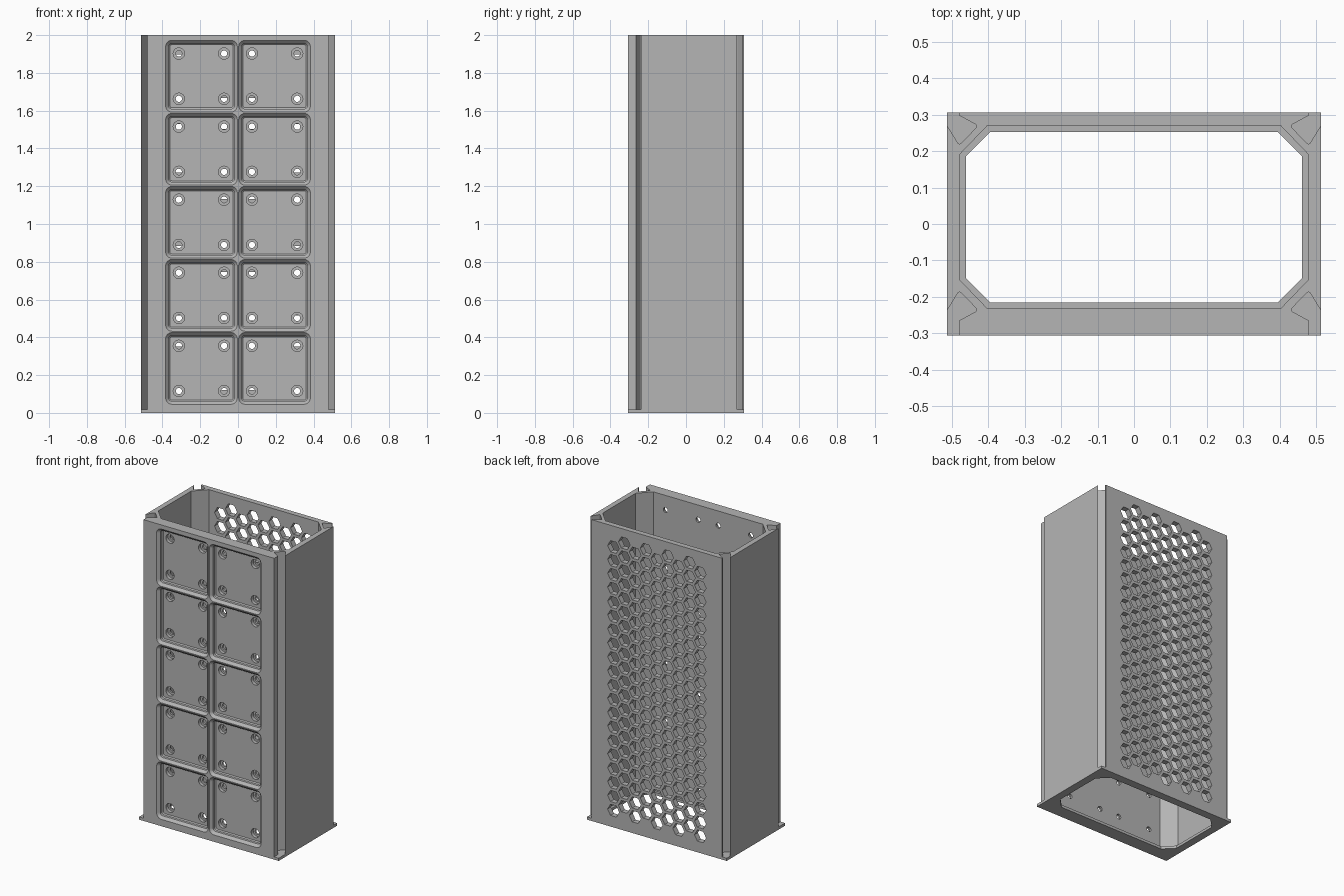
import bpy, bmesh, math
from mathutils import Vector

cube = bpy.data.objects.get("Cube")
if cube:
    bpy.data.objects.remove(cube, do_unlink=True)

HX, HY, TOP, BASE = 0.513, 0.306, 2.0, 0.018
MID_Z = (TOP + BASE) / 2
MM = 0.00921                      # one design unit of the grid
CELL = 42 * MM

grey = bpy.data.materials.new("matte_grey")
grey.use_nodes = True
colour = (0.46, 0.46, 0.46, 1)
grey.diffuse_color = colour
grey.node_tree.nodes["Principled BSDF"].inputs["Base Color"].default_value = colour


def loft(bm, rings):
    """Closed solid through a stack of equal-length rings."""
    loops = [[bm.verts.new(p) for p in ring] for ring in rings]
    n = len(loops[0])
    for a, b in zip(loops, loops[1:]):
        for i in range(n):
            j = (i + 1) % n
            bm.faces.new((a[i], a[j], b[j], b[i]))
    bm.faces.new(loops[0][::-1])
    bm.faces.new(loops[-1])


def make(name, solids):
    bm = bmesh.new()
    for rings in solids:
        loft(bm, rings)
    bmesh.ops.recalc_face_normals(bm, faces=bm.faces)
    mesh = bpy.data.meshes.new(name)
    bm.to_mesh(mesh)
    bm.free()
    mesh.materials.append(grey)
    obj = bpy.data.objects.new(name, mesh)
    bpy.context.collection.objects.link(obj)
    return obj


def prism(points, z0, z1):
    return [[Vector((x, y, z)) for x, y in points] for z in (z0, z1)]


def cut(obj, name, solids):
    cutter = make(name, solids)
    cutter.hide_render = True
    mod = obj.modifiers.new(name, "BOOLEAN")
    mod.operation, mod.solver, mod.object = "DIFFERENCE", "EXACT", cutter
    bpy.context.view_layer.objects.active = obj
    bpy.ops.object.modifier_apply(modifier=name)
    bpy.data.objects.remove(cutter, do_unlink=True)


def circle(x, y, z, r, n):
    return [Vector((x + r * math.cos(2 * math.pi * i / n), y,
                    z + r * math.sin(2 * math.pi * i / n))) for i in range(n)]


def rounded_square(x, y, z, half, r, seg=6):
    ring = []
    for quarter, (sx, sz) in enumerate(((1, 1), (-1, 1), (-1, -1), (1, -1))):
        for i in range(seg + 1):
            a = math.pi / 2 * (quarter + i / seg)
            ring.append(Vector((x + sx * (half - r) + r * math.cos(a), y,
                                z + sz * (half - r) + r * math.sin(a))))
    return ring


def octagon(x, back, front, dx, dy):
    """Rectangle with cut corners, thicker towards the front."""
    return [(x, back - dy), (x - dx, back), (dx - x, back), (-x, back - dy),
            (-x, front + dy), (dx - x, front), (x - dx, front), (x, front + dy)]


rectangle = [(-HX, -HY), (HX, -HY), (HX, HY), (-HX, HY)]

# Base plate with a chamfered opening
base = make("base_plate", [prism(rectangle, 0, BASE)])
cut(base, "base_opening", [prism(octagon(0.461, 0.252, -0.215, 0.066, 0.067), -0.1, 0.1)])

# Hollow shell standing on the base
shell = make("shell", [prism(rectangle, BASE, TOP)])
cut(shell, "shell_cavity", [prism(octagon(0.478, 0.270, -0.232, 0.076, 0.079), -0.1, 2.1)])

# Dovetail grooves in the four corners
grooves = []
for sx in (-1, 1):
    for sy, extra in ((-1, 0.033), (1, 0)):
        tail = [(0.033, 0.008), (0.079, 0.033), (0.082, 0.037), (0.080, 0.042),
                (0.038, 0.085), (0.034, 0.087), (0.030, 0.084), (0, 0.035), (-0.02, 0.035)]
        shape = [(-0.02, -0.02), (0.033, -0.02)] + [(u, v + extra) for u, v in tail]
        grooves.append(prism([(sx * (HX - u), sy * (HY - v)) for u, v in shape], 0, 2.1))
cut(shell, "corner_grooves", grooves)

# Stepped square pockets on the front, two across and five high
cells = [((c - 0.5) * CELL, MID_Z + (r - 2) * CELL) for c in range(2) for r in range(5)]
profile = [(-0.01, 0.190, 0.034), (0, 0.190, 0.034), (0.0165, 0.1735, 0.0175),
           (0.033, 0.1735, 0.0175), (0.0395, 0.167, 0.011)]
cut(shell, "front_pockets",
    [[rounded_square(x, d - HY, z, half, r) for d, half, r in profile] for x, z in cells])

# Counterbored screw holes in the corners of each pocket
bore = [(0.03, 0.030), (0.0615, 0.030), (0.0615, 0.0165), (0.1, 0.0165)]
cut(shell, "screw_holes",
    [[circle(x + sx * 13 * MM, d - HY, z + sz * 13 * MM, r, 24) for d, r in bore]
     for x, z in cells for sx in (-1, 1) for sz in (-1, 1)])

# Honeycomb vent through the back wall
PITCH = 10 * MM
vents = []
for col in range(-4, 5):
    shift = 0.25 if col % 2 else -0.25
    for row in range(20):
        z = MID_Z + (row - 9.5 + shift) * PITCH
        x = col * PITCH * math.cos(math.pi / 6)
        vents.append([circle(x, y, z, 0.0426, 6) for y in (0.25, 0.33)])
cut(shell, "back_vents", vents)
